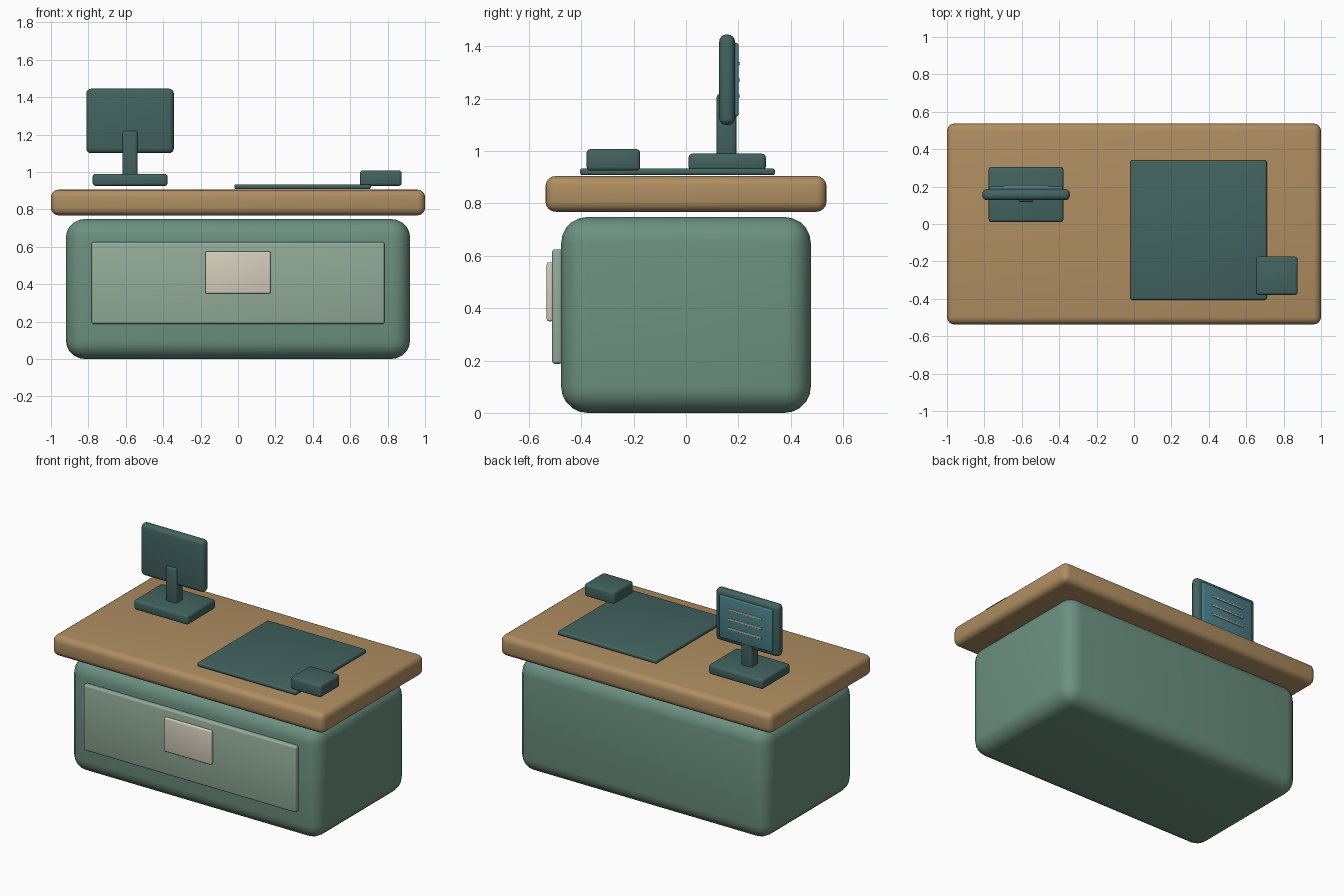
import bpy
from math import radians

if "Cube" in bpy.data.objects:
    bpy.data.objects.remove(bpy.data.objects["Cube"])


def material(name, rgb):
    m = bpy.data.materials.new(name)
    m.diffuse_color = (*rgb, 1)
    m.use_nodes = True
    m.node_tree.nodes["Principled BSDF"].inputs["Base Color"].default_value = m.diffuse_color
    return m


SAGE = material("sage", (0.15, 0.28, 0.22))
PALE = material("pale_sage", (0.29, 0.41, 0.32))
WOOD = material("wood", (0.43, 0.27, 0.12))
DARK = material("dark_teal", (0.055, 0.125, 0.115))
CREAM = material("cream", (0.67, 0.62, 0.51))
SCREEN = material("screen_teal", (0.07, 0.22, 0.26))


def box(name, x, y, z, bevel, mat, segments=3):
    """Rounded box from (min, max) ranges on each axis."""
    ranges = (x, y, z)
    bpy.ops.mesh.primitive_cube_add(size=1, location=[(a + b) / 2 for a, b in ranges])
    ob = bpy.context.object
    ob.name = name
    ob.scale = [b - a for a, b in ranges]
    bpy.ops.object.transform_apply(location=False, rotation=False, scale=True)
    ob.data.materials.append(mat)
    mod = ob.modifiers.new("rounding", "BEVEL")
    mod.width = bevel
    mod.segments = segments
    bpy.ops.object.modifier_apply(modifier=mod.name)
    bpy.ops.object.shade_smooth_by_angle(angle=radians(35))
    return ob


# Desk body and worktop, with the narrow shadow gap between them
box("desk_body", (-0.92, 0.92), (-0.477, 0.477), (0, 0.748), 0.1, SAGE, 5)
box("worktop", (-1, 1), (-0.537, 0.537), (0.768, 0.905), 0.04, WOOD, 4)

# Front panel with a plain plaque
box("front_panel", (-0.783, 0.783), (-0.512, -0.472), (0.187, 0.625), 0.012, PALE)
box("front_plaque", (-0.174, 0.174), (-0.532, -0.508), (0.35, 0.575), 0.008, CREAM)

# Desk mat and small box
box("desk_mat", (-0.02, 0.71), (-0.405, 0.34), (0.908, 0.934), 0.01, DARK)
box("small_box", (0.652, 0.875), (-0.38, -0.175), (0.925, 1.008), 0.015, DARK)

# Monitor facing the back
MX = -0.577
box("monitor_base", (MX - 0.2, MX + 0.2), (0.01, 0.305), (0.925, 0.99), 0.015, DARK)
box("monitor_neck", (MX - 0.041, MX + 0.041), (0.117, 0.193), (0.97, 1.22), 0.015, DARK)
box("monitor_case", (MX - 0.234, MX + 0.234), (0.127, 0.187), (1.1, 1.445), 0.026, DARK, 4)
box("monitor_screen", (MX - 0.195, MX + 0.195), (0.18, 0.2), (1.133, 1.412), 0.006, SCREEN)
for i, z in enumerate((1.21, 1.272, 1.335)):
    box(f"screen_bar_{i + 1}", (MX - 0.122, MX + 0.122), (0.196, 0.207),
        (z - 0.006, z + 0.006), 0.002, CREAM, 2)
